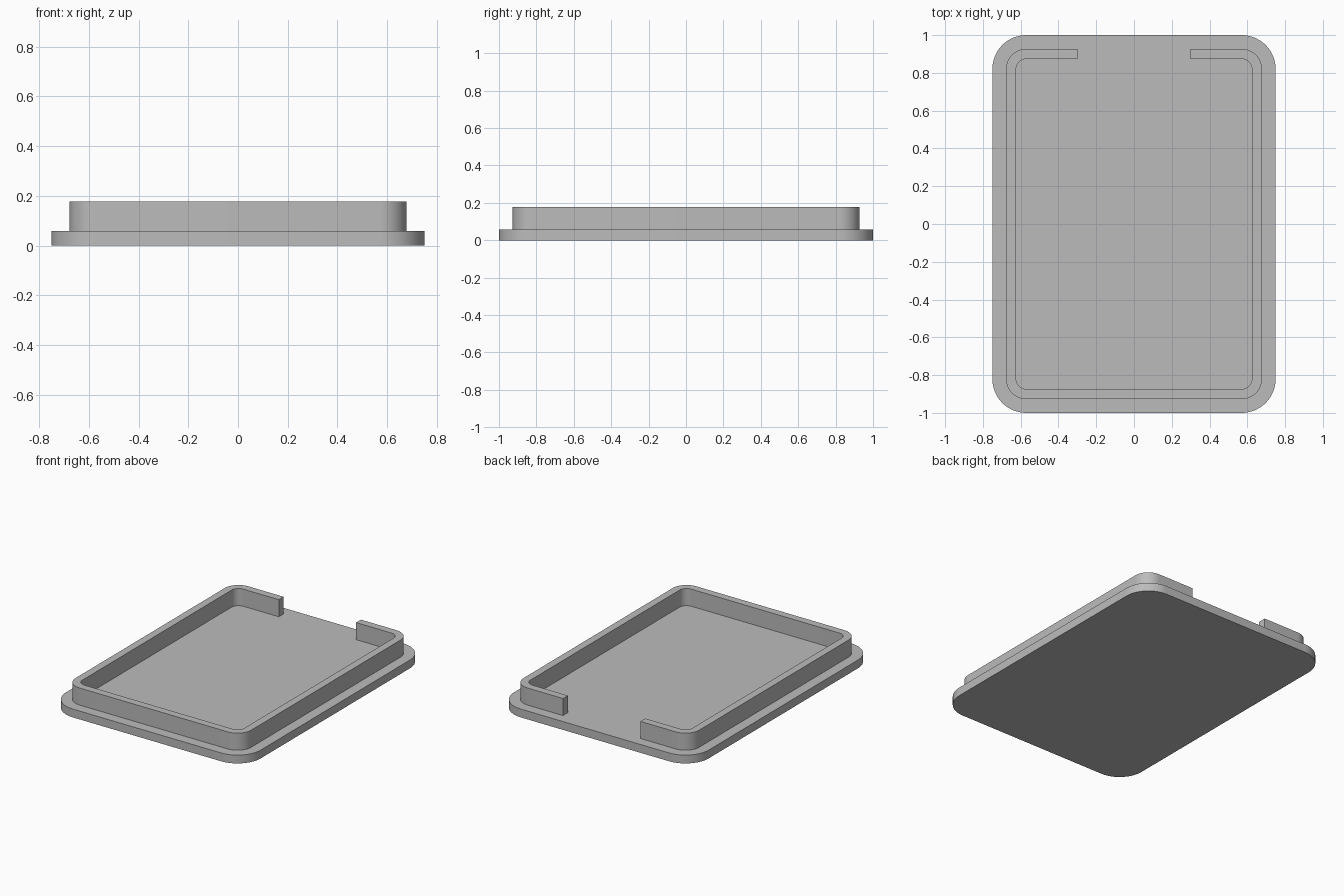
import bpy
import bmesh
from math import cos, sin, pi, radians
from mathutils import Vector

default = bpy.data.objects.get("Cube")
if default:
    bpy.data.objects.remove(default, do_unlink=True)

BASE_TOP, RIM_TOP = 0.058, 0.177
CORNER_X, CORNER_Y = 0.57, 0.82      # shared centres of all rounded corners
EDGE_R, RIM_R, INNER_R = 0.18, 0.107, 0.054
GAP = 0.298                          # half width of the opening at the back
STEPS = 16

grey = bpy.data.materials.new("plain grey")
grey.use_nodes = True
colour = (0.5, 0.5, 0.5, 1)
grey.diffuse_color = colour
grey.node_tree.nodes["Principled BSDF"].inputs["Base Color"].default_value = colour


def rounded_path(radius):
    """Rounded rectangle, running from back left round the front to back right."""
    points = []
    corners = [(1, 1, pi / 2), (1, -1, 0), (-1, -1, -pi / 2), (-1, 1, -pi)]
    for sx, sy, start in corners:
        for i in range(STEPS + 1):
            a = start - i / STEPS * pi / 2
            points.append((sx * CORNER_X + radius * cos(a),
                           sy * CORNER_Y + radius * sin(a)))
    return points


def extrude_outline(name, outline, bottom, top):
    bm = bmesh.new()
    face = bm.faces.new([bm.verts.new((x, y, bottom)) for x, y in outline])
    extruded = bmesh.ops.extrude_face_region(bm, geom=[face], use_keep_orig=True)
    verts = [v for v in extruded["geom"] if isinstance(v, bmesh.types.BMVert)]
    bmesh.ops.translate(bm, verts=verts, vec=Vector((0, 0, top - bottom)))
    bmesh.ops.recalc_face_normals(bm, faces=bm.faces)
    mesh = bpy.data.meshes.new(name)
    bm.to_mesh(mesh)
    bm.free()
    mesh.materials.append(grey)
    obj = bpy.data.objects.new(name, mesh)
    bpy.context.collection.objects.link(obj)
    bpy.ops.object.select_all(action='DESELECT')
    obj.select_set(True)
    bpy.context.view_layer.objects.active = obj
    bpy.ops.object.shade_smooth_by_angle(angle=radians(30))
    return obj


def open_path(radius):
    """Rounded path with straight ends that stop at the back opening."""
    y = CORNER_Y + radius
    return [(GAP, y)] + rounded_path(radius) + [(-GAP, y)]


# Flat base plate
extrude_outline("base_plate", rounded_path(EDGE_R), 0, BASE_TOP)

# Raised rim, open at the back and slightly sunk into the plate
rim = open_path(RIM_R) + open_path(INNER_R)[::-1]
extrude_outline("raised_rim", rim, BASE_TOP - 0.01, RIM_TOP)
